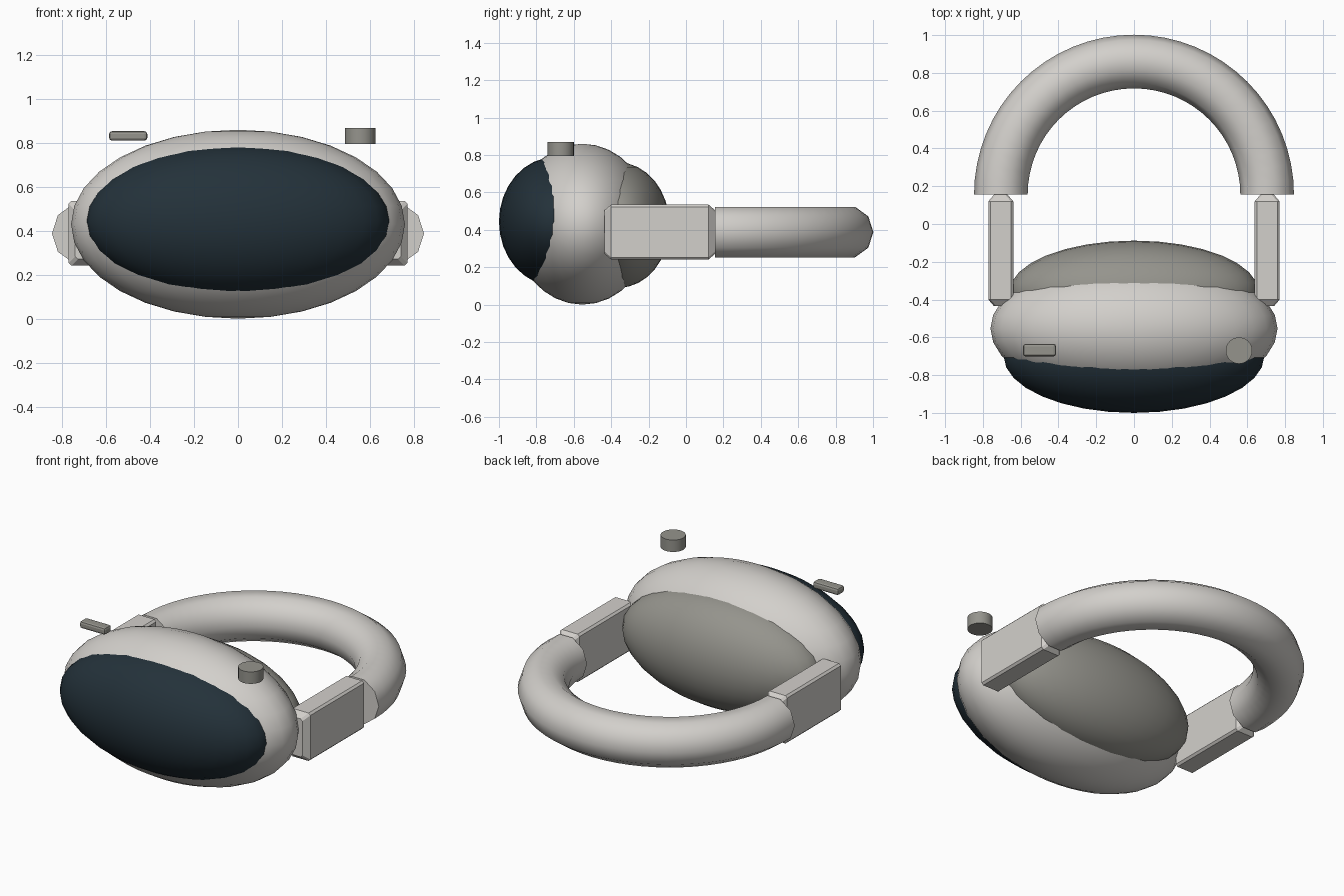
import bpy, bmesh, math

if "Cube" in bpy.data.objects:
    bpy.data.objects.remove(bpy.data.objects["Cube"])


def material(name, rgb):
    m = bpy.data.materials.new(name)
    m.diffuse_color = (*rgb, 1)
    m.use_nodes = True
    m.node_tree.nodes["Principled BSDF"].inputs["Base Color"].default_value = m.diffuse_color
    return m


SHELL = material("light_grey", (0.65, 0.63, 0.60))
GREY = material("mid_grey", (0.30, 0.295, 0.265))
GLASS = material("dark_glass", (0.017, 0.031, 0.042))


def finish(ob, name, mat, smooth=None):
    ob.name = name
    ob.data.materials.append(mat)
    if smooth:
        bpy.ops.object.select_all(action='DESELECT')
        ob.select_set(True)
        bpy.context.view_layer.objects.active = ob
        bpy.ops.object.shade_smooth_by_angle(angle=math.radians(smooth))
    return ob


def ellipsoid(name, loc, radii, mat):
    bpy.ops.mesh.primitive_uv_sphere_add(segments=32, ring_count=16, radius=1, location=loc)
    ob = bpy.context.object
    ob.scale = radii
    bpy.ops.object.transform_apply(location=False, rotation=False, scale=True)
    return finish(ob, name, mat, 60)


def loft(name, rings, mat, smooth=None):
    """Skin a list of equal-length closed rings and cap both ends."""
    bm = bmesh.new()
    vs = [[bm.verts.new(p) for p in r] for r in rings]
    n = len(vs[0])
    for a, b in zip(vs, vs[1:]):
        for i in range(n):
            j = (i + 1) % n
            bm.faces.new((a[i], a[j], b[j], b[i]))
    bm.faces.new(vs[0])
    bm.faces.new(vs[-1])
    bmesh.ops.recalc_face_normals(bm, faces=bm.faces)
    me = bpy.data.meshes.new(name)
    bm.to_mesh(me)
    bm.free()
    ob = bpy.data.objects.new(name, me)
    bpy.context.collection.objects.link(ob)
    return finish(ob, name, mat, smooth)


# main shell, front glass and face cushion
ellipsoid("shell", (0, -0.554, 0.43), (0.76, 0.372, 0.43), SHELL)
ellipsoid("front_glass", (0, -0.70, 0.444), (0.69, 0.30, 0.345), GLASS)
ellipsoid("face_cushion", (0, -0.36, 0.425), (0.66, 0.272, 0.335), GREY)

# head strap: half ring with a ten-sided section
R, r, ZC, Y0 = 0.705, 0.142, 0.388, 0.155
rings = []
for k in range(33):
    a = math.pi * k / 32
    ring = []
    for i in range(10):
        t = 2 * math.pi * i / 10
        d = R + r * math.cos(t)
        ring.append((d * math.cos(a), Y0 + d * math.sin(a), ZC + r * math.sin(t)))
    rings.append(ring)
loft("head_strap", rings, SHELL, 50)


# side arms: chamfered bars with tapered ends
def arm_section(cx, y, inset):
    w, h, c = 0.066 - inset, 0.147 - inset, 0.012
    pts = [(w, h - c), (w - c, h), (c - w, h), (-w, h - c),
           (-w, c - h), (c - w, -h), (w - c, -h), (w, c - h)]
    return [(cx + x, y, ZC + z) for x, z in pts]


for side, s in (("left", -1), ("right", 1)):
    loft(side + "_arm", [arm_section(s * 0.705, y, i) for y, i in
                         ((-0.435, 0.03), (-0.40, 0), (0.12, 0), (0.155, 0.03))], SHELL)

# dial
bpy.ops.mesh.primitive_cylinder_add(vertices=32, radius=0.07, depth=0.073,
                                    location=(0.556, -0.67, 0.832))
finish(bpy.context.object, "dial", GREY, 30)

# top button
bpy.ops.mesh.primitive_cube_add(size=1, location=(-0.5, -0.668, 0.832))
button = bpy.context.object
button.scale = (0.174, 0.066, 0.043)
bpy.ops.object.transform_apply(location=False, rotation=False, scale=True)
bev = button.modifiers.new("bevel", 'BEVEL')
bev.width = 0.013
bev.segments = 2
finish(button, "top_button", GREY)
